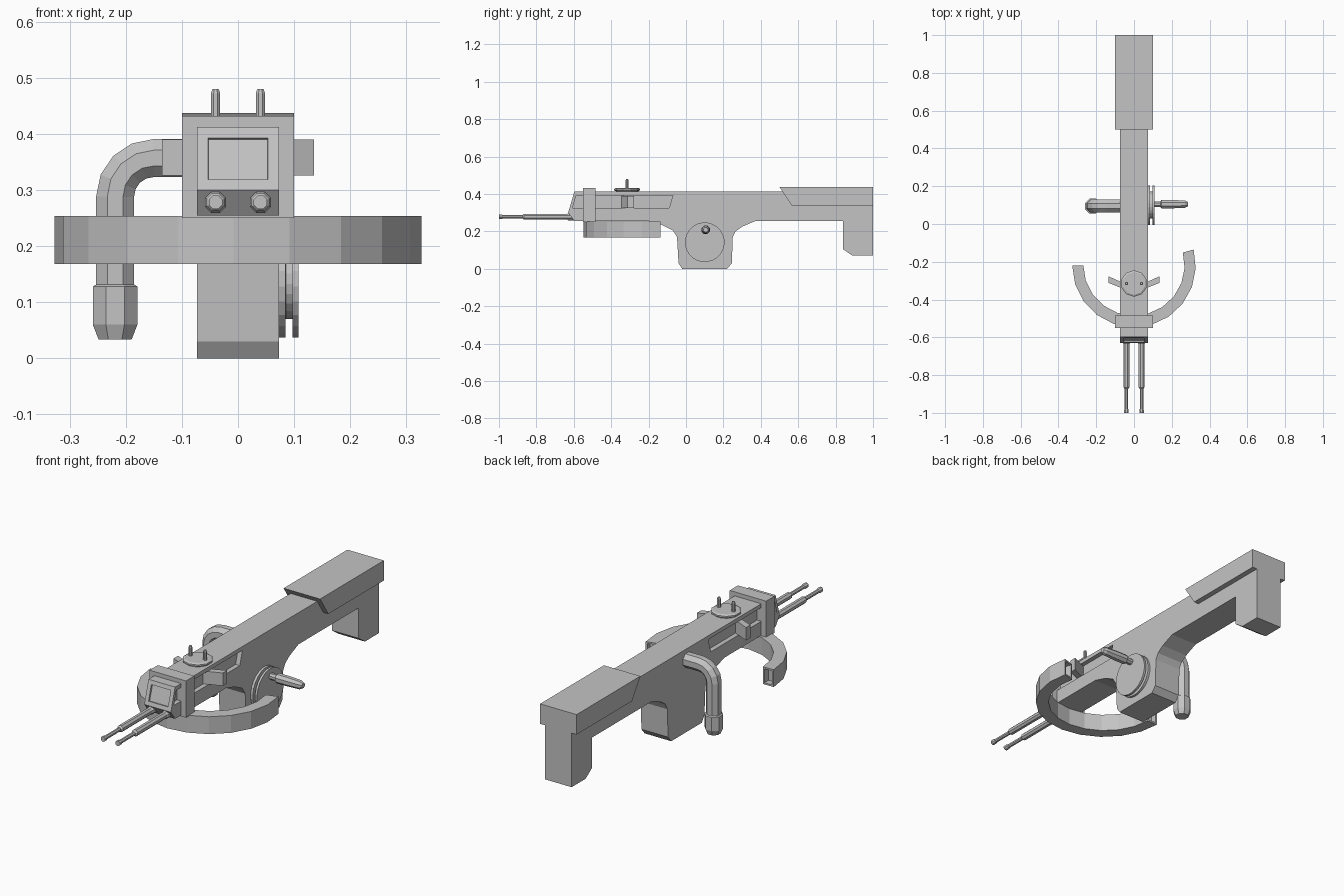
import bpy, bmesh
from math import sin, cos, pi, radians
from mathutils import Vector

cube = bpy.data.objects.get("Cube")
if cube:
    bpy.data.objects.remove(cube, do_unlink=True)

grey = bpy.data.materials.new("plain grey")
grey.use_nodes = True
grey.diffuse_color = (0.55, 0.55, 0.55, 1)
grey.node_tree.nodes["Principled BSDF"].inputs["Base Color"].default_value = grey.diffuse_color


def finish(name, bm):
    bmesh.ops.recalc_face_normals(bm, faces=bm.faces[:])
    mesh = bpy.data.meshes.new(name)
    bm.to_mesh(mesh)
    bm.free()
    mesh.materials.append(grey)
    obj = bpy.data.objects.new(name, mesh)
    bpy.context.collection.objects.link(obj)
    return obj


def prism(name, pts, axis, lo, hi, recessed=(), rim=0.0, depth=0.0):
    """Extrude an outline along x (points are y, z) or z (points are x, y)."""
    bm = bmesh.new()
    place = (lambda p, h: (h, *p)) if axis == "x" else (lambda p, h: (*p, h))
    a = [bm.verts.new(place(p, lo)) for p in pts]
    b = [bm.verts.new(place(p, hi)) for p in pts]
    bm.faces.new(a)
    bm.faces.new(b)
    n = len(pts)
    sides = [bm.faces.new((a[i], a[(i + 1) % n], b[(i + 1) % n], b[i])) for i in range(n)]
    bmesh.ops.recalc_face_normals(bm, faces=bm.faces[:])
    for i in recessed:
        bmesh.ops.inset_region(bm, faces=[sides[i]], thickness=rim, depth=0)
        bmesh.ops.inset_region(bm, faces=[sides[i]], thickness=0.001, depth=-depth)
    return finish(name, bm)


def tube(name, path, ref, sides=8):
    """Sweep a polygon along (position, radius) stations."""
    bm = bmesh.new()
    pos = [Vector(p) for p, r in path]
    ref = Vector(ref)
    rings = []
    for i, (p, r) in enumerate(path):
        t = (pos[min(i + 1, len(pos) - 1)] - pos[max(i - 1, 0)]).normalized()
        up = t.cross(ref).normalized()
        angles = [2 * pi * (k + 0.5) / sides for k in range(sides)]
        rings.append([bm.verts.new(pos[i] + r * (cos(a) * ref + sin(a) * up)) for a in angles])
    for a, b in zip(rings, rings[1:]):
        for k in range(sides):
            j = (k + 1) % sides
            bm.faces.new((a[k], a[j], b[j], b[k]))
    bm.faces.new(rings[0])
    bm.faces.new(rings[-1])
    return finish(name, bm)


def cut(obj, cutter):
    cutter.hide_render = True
    mod = obj.modifiers.new("cut", "BOOLEAN")
    mod.operation = "DIFFERENCE"
    mod.solver = "EXACT"
    mod.object = cutter
    bpy.context.view_layer.objects.active = obj
    bpy.ops.object.modifier_apply(modifier=mod.name)
    bpy.data.objects.remove(cutter, do_unlink=True)


# Main body with sloped nose, lower housing and rear leg; recessed nose panel
profile = [(-0.63, 0.3), (-0.597, 0.412), (1, 0.412), (1, 0.07), (0.89, 0.07), (0.84, 0.105),
           (0.84, 0.255), (0.37, 0.255), (0.3, 0.225), (0.265, 0.2), (0.25, 0.17), (0.245, 0.03),
           (0.22, 0), (-0.02, 0), (-0.04, 0.03), (-0.048, 0.17), (-0.07, 0.205), (-0.13, 0.235),
           (-0.2, 0.255), (-0.597, 0.255)]
body = prism("body", profile, "x", -0.073, 0.073, recessed=[0], rim=0.028, depth=0.008)

# Side slots
slot = [(-0.607, 0.325), (-0.587, 0.393), (-0.07, 0.393), (-0.09, 0.325)]
for s in (-1, 1):
    cut(body, prism("slot_cutter", slot, "x", s * 0.05, s * 0.12))

# Rear cover
prism("rear_cover", [(0.5, 0.437), (1, 0.437), (1, 0.338), (0.565, 0.338)], "x", -0.1, 0.1)

# Front bracket
prism("front_bracket", [(-0.55, 0.25), (-0.55, 0.432), (-0.485, 0.432), (-0.485, 0.25)],
      "x", -0.1, 0.1)

# Open ring with hollow ends
steps = 11
arc = [radians(180 + 195 * i / steps) for i in range(steps + 1)]
outer = [(0.327 * cos(a), -0.22 + 0.327 * sin(a)) for a in arc]
inner = [(0.268 * cos(a), -0.22 + 0.265 * sin(a)) for a in arc]
prism("open_ring", outer + inner[::-1], "z", 0.168, 0.254,
      recessed=[steps, 2 * steps + 1], rim=0.012, depth=0.03)

for s, side in ((1, "left"), (-1, "right")):
    # Slanted side handles
    arm = [(s * 0.04, -0.35), (s * 0.135, -0.312), (s * 0.135, -0.277), (s * 0.04, -0.32)]
    prism(side + "_slot_handle", arm, "z", 0.326, 0.39)

    # Stepped rods at the nose
    x = s * 0.04
    rod = [(-0.58, 0.02), (-0.63, 0.02), (-0.635, 0.017), (-0.865, 0.017), (-0.873, 0.01),
           (-0.98, 0.01), (-0.985, 0.013), (-1, 0.013)]
    tube(side + "_rod", [((x, y, 0.278), r) for y, r in rod], (1, 0, 0))

    # Pins on the top dial
    pin = [(0.41, 0.009), (0.472, 0.009), (0.48, 0.006)]
    tube(side + "_pin", [((x, -0.315, z), r) for z, r in pin], (1, 0, 0))

# Top dial
dial = [(0.405, 0.06), (0.416, 0.06), (0.419, 0.07), (0.427, 0.07), (0.432, 0.06)]
tube("top_dial", [((0, -0.315, z), r) for z, r in dial], (1, 0, 0), 10)

# Side wheel with a groove, and its crank handle
wheel = [(0.06, 0.106), (0.085, 0.106), (0.0851, 0.072), (0.097, 0.072), (0.0971, 0.106),
         (0.108, 0.106)]
tube("side_wheel", [((x, 0.1, 0.142), r) for x, r in wheel], (0, 1, 0), 24)
crank = [(0.1, 0.016), (0.14, 0.016), (0.145, 0.024), (0.2, 0.024), (0.27, 0.021), (0.285, 0.013)]
tube("crank_handle", [((x, 0.105, 0.208), r) for x, r in crank], (0, 1, 0))

# Bent pipe and its grip
bend = [radians(90 + 22.5 * i) for i in range(5)]
pipe = [(-0.05, 0.357)] + [(-0.15 + 0.069 * cos(a), 0.288 + 0.069 * sin(a)) for a in bend]
pipe.append((-0.219, 0.11))
tube("bent_pipe", [((x, 0.095, z), 0.0365) for x, z in pipe], (0, 1, 0))
grip = [(0.132, 0.036), (0.128, 0.043), (0.06, 0.043), (0.034, 0.032)]
tube("pipe_grip", [((-0.219, 0.095, z), r) for z, r in grip], (0, 1, 0))
